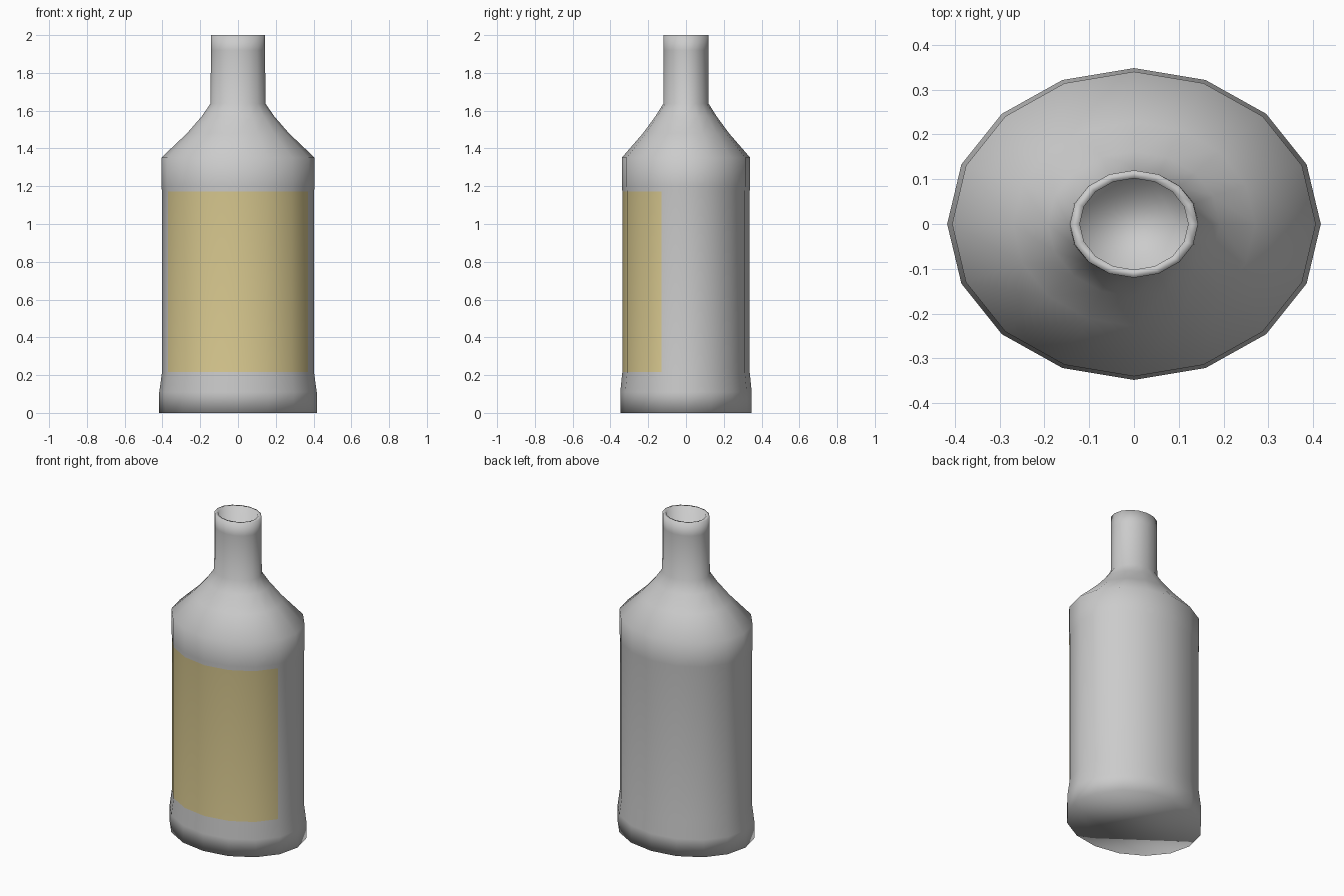
import bpy, bmesh, math

if "Cube" in bpy.data.objects:
    bpy.data.objects.remove(bpy.data.objects["Cube"])

SIDES = 16
# Profile: (x radius, y radius, z), from base up the outside, over the rim, down inside the neck
PROFILE = [
    (0.417, 0.348, 0.0), (0.417, 0.348, 0.11),      # foot
    (0.402, 0.337, 0.217), (0.402, 0.337, 1.172),   # recessed label panel
    (0.406, 0.340, 1.20), (0.406, 0.340, 1.351),    # upper body
    (0.270, 0.228, 1.48), (0.192, 0.162, 1.57),     # shoulder
    (0.146, 0.120, 1.637), (0.143, 0.120, 1.92),    # neck
    (0.143, 0.120, 2.0), (0.121, 0.102, 2.0),       # rim
    (0.121, 0.102, 1.64),                           # inside of neck
]
LABEL_RING = 2            # band of faces that carries the label
LABEL_SIDES = range(9, 15)  # six front-facing sides


def material(name, rgb):
    mat = bpy.data.materials.new(name)
    mat.diffuse_color = (*rgb, 1.0)
    mat.use_nodes = True
    mat.node_tree.nodes["Principled BSDF"].inputs["Base Color"].default_value = mat.diffuse_color
    return mat


# Bottle: elliptical lathe
bm = bmesh.new()
rings = []
for rx, ry, z in PROFILE:
    angles = [2 * math.pi * i / SIDES for i in range(SIDES)]
    rings.append([bm.verts.new((rx * math.cos(a), ry * math.sin(a), z)) for a in angles])

for r in range(len(rings) - 1):
    low, high = rings[r], rings[r + 1]
    for i in range(SIDES):
        j = (i + 1) % SIDES
        face = bm.faces.new((low[i], low[j], high[j], high[i]))
        # Label: front faces of the panel
        if r == LABEL_RING and i in LABEL_SIDES:
            face.material_index = 1

# Base and neck floor
bm.faces.new(rings[0][::-1])
bm.faces.new(rings[-1])
for face in bm.faces:
    face.smooth = True

mesh = bpy.data.meshes.new("bottle")
bm.to_mesh(mesh)
bm.free()
mesh.materials.append(material("plain_grey", (0.8, 0.8, 0.8)))
mesh.materials.append(material("label_tan", (0.70, 0.59, 0.28)))
bottle = bpy.data.objects.new("bottle", mesh)
bpy.context.collection.objects.link(bottle)
